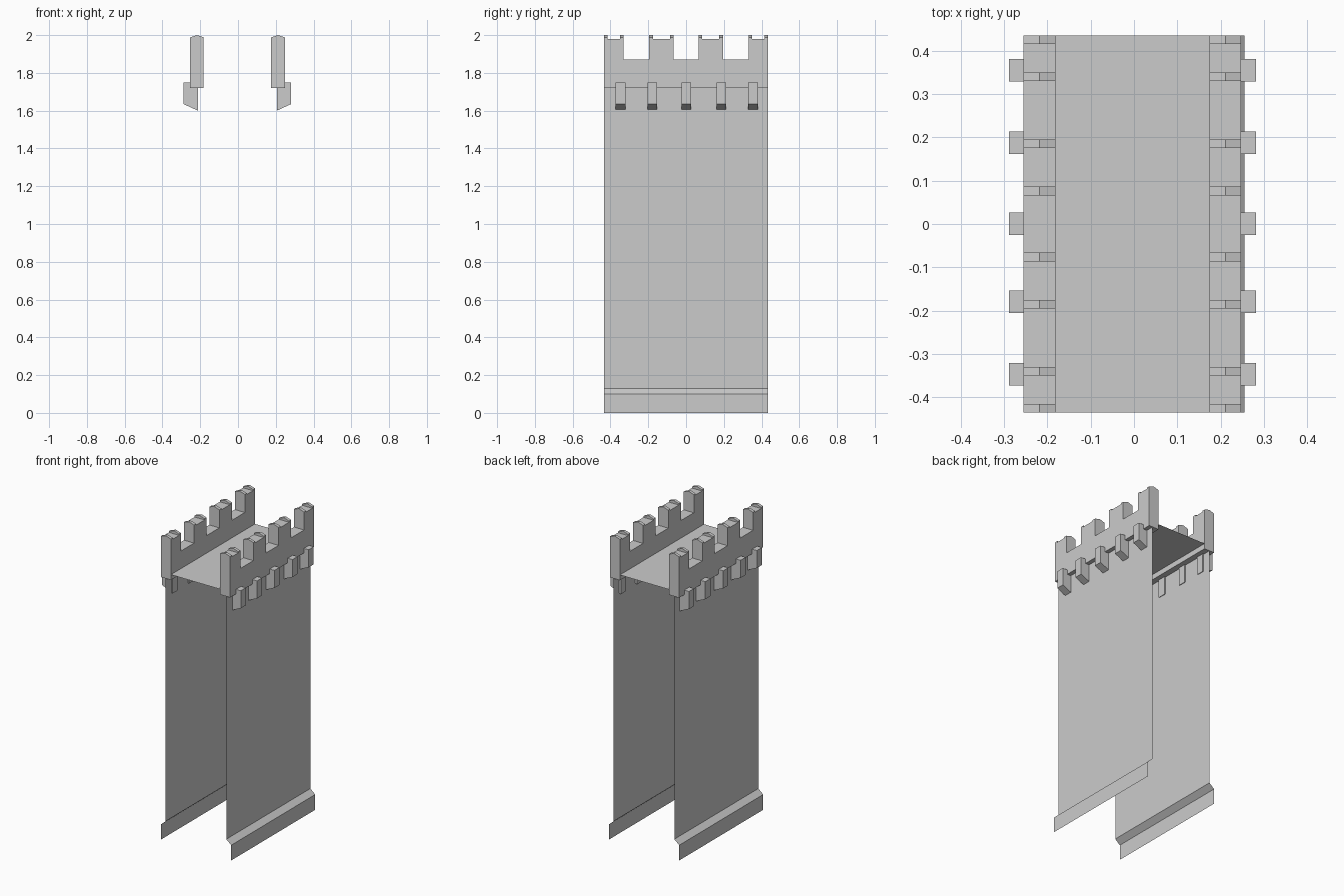
import bpy

if "Cube" in bpy.data.objects:
    bpy.data.objects.remove(bpy.data.objects["Cube"])

HALF = 0.435      # half length of the wall segment along y
SHIFT = -0.0035   # battlements sit slightly off centre


def prism(name, pts, axis, lo, hi, caps=True, closed=True):
    """Sweep a 2D profile along x or y. Profile is (y, z) for x, (x, z) for y."""
    def place(p, t):
        return (t, p[0], p[1]) if axis == 'x' else (p[0], t, p[1])
    n = len(pts)
    verts = [place(p, lo) for p in pts] + [place(p, hi) for p in pts]
    faces = [(i, (i + 1) % n, n + (i + 1) % n, n + i)
             for i in range(n if closed else n - 1)]
    if caps:
        faces += [tuple(reversed(range(n))), tuple(range(n, 2 * n))]
    me = bpy.data.meshes.new(name)
    me.from_pydata(verts, [], faces)
    ob = bpy.data.objects.new(name, me)
    bpy.context.collection.objects.link(ob)
    # consistent outward normals
    import bmesh
    bm = bmesh.new()
    bm.from_mesh(me)
    bmesh.ops.recalc_face_normals(bm, faces=bm.faces)
    if not closed:
        bm.faces.ensure_lookup_table()
        for f in bm.faces:
            if f.normal.x * f.calc_center_median().x < -1e-6:
                f.normal_flip()
    bm.to_mesh(me)
    bm.free()
    return ob


merlons = [(-HALF, -0.33), (-0.195, -0.066), (0.066, 0.195), (0.33, HALF)]

# crenellated outline in y-z
outline = [(HALF, 1.72), (-HALF, 1.72)]
for i, (a, b) in enumerate(merlons):
    if i:
        outline.append((a, 1.87))
    outline += [(a, 1.98), (b, 1.98)]
    if i < 3:
        outline.append((b, 1.87))

corbel_y = [-0.347, -0.179, 0.001, 0.187, 0.355]

for side, tag in ((1, "right"), (-1, "left")):
    def X(x):
        return side * x + SHIFT

    # thin wall face with flared foot
    prism(f"wall_{tag}",
          [(side * 0.255, 0), (side * 0.255, 0.10),
           (side * 0.22, 0.13), (side * 0.22, 1.72)],
          'y', -HALF, HALF, caps=False, closed=False)

    # parapet with merlons
    prism(f"parapet_{tag}", outline, 'x', X(0.178), X(0.251))

    # small gabled ridges at both ends of each merlon
    gable = [(X(0.178), 1.98), (X(0.178), 1.988), (X(0.2145), 2.0),
             (X(0.251), 1.988), (X(0.251), 1.98)]
    for i, (a, b) in enumerate(merlons):
        prism(f"merlon_ridge_{tag}_{i}a", gable, 'y', a, a + 0.02)
        prism(f"merlon_ridge_{tag}_{i}b", gable, 'y', b - 0.02, b)

    # supporting corbels under the parapet
    corbel = [(X(0.209), 1.60), (X(0.285), 1.635),
              (X(0.285), 1.75), (X(0.209), 1.75)]
    for i, y in enumerate(corbel_y):
        prism(f"corbel_{tag}_{i}", corbel, 'y', y - 0.026, y + 0.026)

# walkway between the parapets
bpy.ops.mesh.primitive_plane_add(size=1, location=(SHIFT, 0, 1.755))
walkway = bpy.context.object
walkway.name = "walkway"
walkway.scale = (0.356, 2 * HALF, 1)
